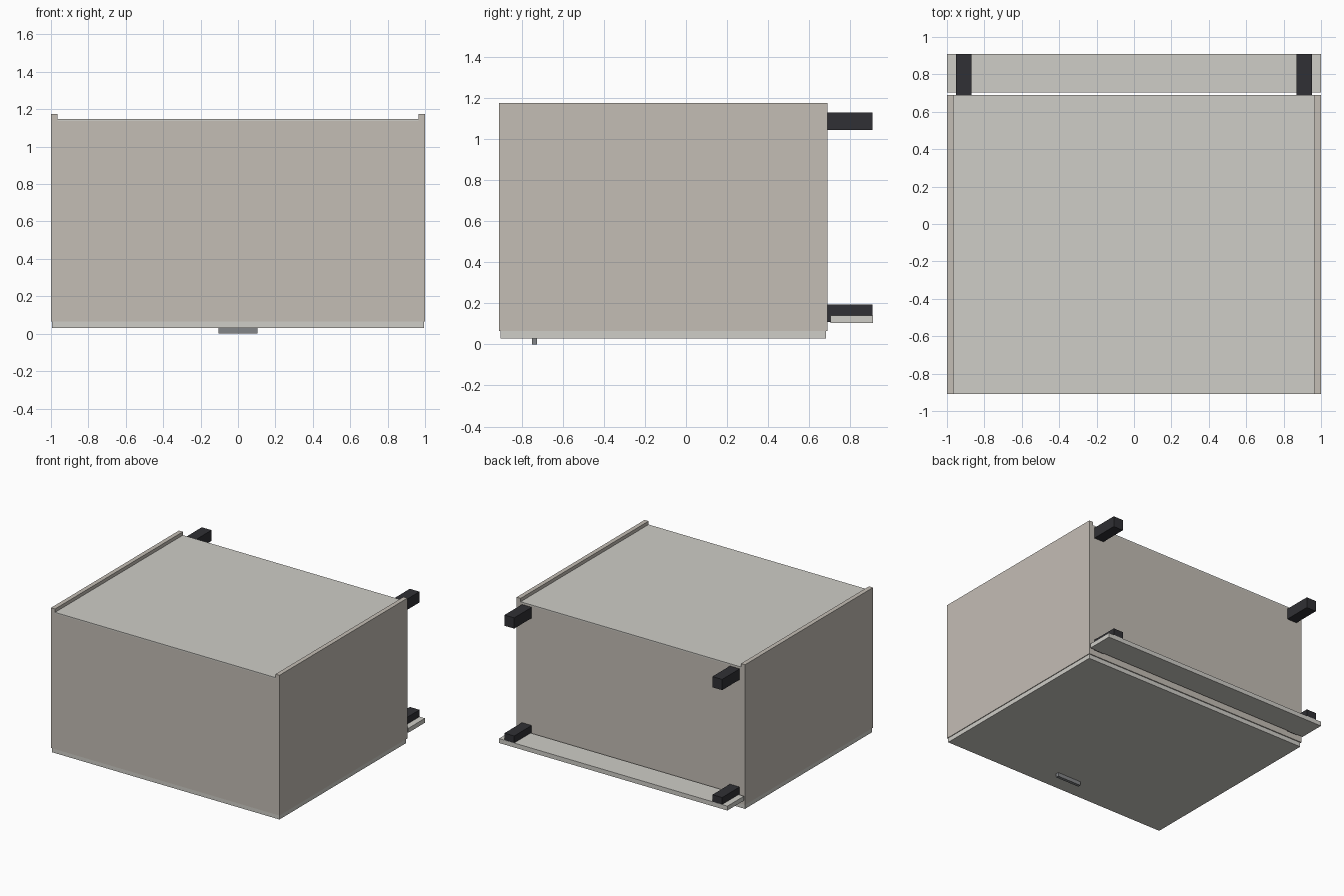
import bpy

if "Cube" in bpy.data.objects:
    bpy.data.objects.remove(bpy.data.objects["Cube"])


def material(name, rgb):
    m = bpy.data.materials.new(name)
    m.diffuse_color = (*rgb, 1)
    m.use_nodes = True
    m.node_tree.nodes["Principled BSDF"].inputs["Base Color"].default_value = m.diffuse_color
    return m


carcass = material("carcass_beige", (0.55, 0.51, 0.46))
panel = material("panel_grey", (0.62, 0.61, 0.57))
black = material("leg_black", (0.03, 0.03, 0.035))
metal = material("handle_metal", (0.23, 0.24, 0.25))


def box(name, x, y, z, mat):
    """Box from (min, max) ranges on each axis."""
    bpy.ops.mesh.primitive_cube_add(size=1)
    o = bpy.context.object
    o.name = name
    o.location = [(a + b) / 2 for a, b in (x, y, z)]
    o.scale = [b - a for a, b in (x, y, z)]
    bpy.ops.object.transform_apply(location=True, scale=True)
    o.data.materials.append(mat)
    return o


T = 0.035            # board thickness
X = 1 - T            # inner half width
Y0, Y1 = -0.91, 0.69  # carcass extent
Z0, Z1 = 0.065, 1.175

# Carcass, lying on its door: side boards, top and bottom boards, back panel
for s, side in ((-1, "left"), (1, "right")):
    box(side + "_side_board", sorted((s * X, s)), (Y0, Y1), (Z0, Z1), carcass)
box("cabinet_top_board", (-X, X), (Y0, Y0 + T), (Z0, 1.138), carcass)
box("cabinet_bottom_board", (-X, X), (Y1 - T, Y1), (Z0, 1.138), carcass)
box("back_panel", (-X, X), (Y0, Y1), (1.138, 1.148), panel)

# Door and its handle, facing down
box("door", (-0.995, 0.995), (-0.903, 0.683), (0.03, 0.0645), panel)
box("door_handle", (-0.105, 0.105), (-0.75, -0.726), (0, 0.03), metal)

# Plinth board and four square legs
box("plinth", (-1, 1), (0.703, 0.91), (0.105, 0.14), panel)
for s, side in ((-1, "left"), (1, "right")):
    for z, row in (((0.11, 0.195), "front"), ((1.045, 1.13), "rear")):
        box(f"{row}_{side}_leg", sorted((s * 0.868, s * 0.953)),
            (Y1, 0.909), z, black)
